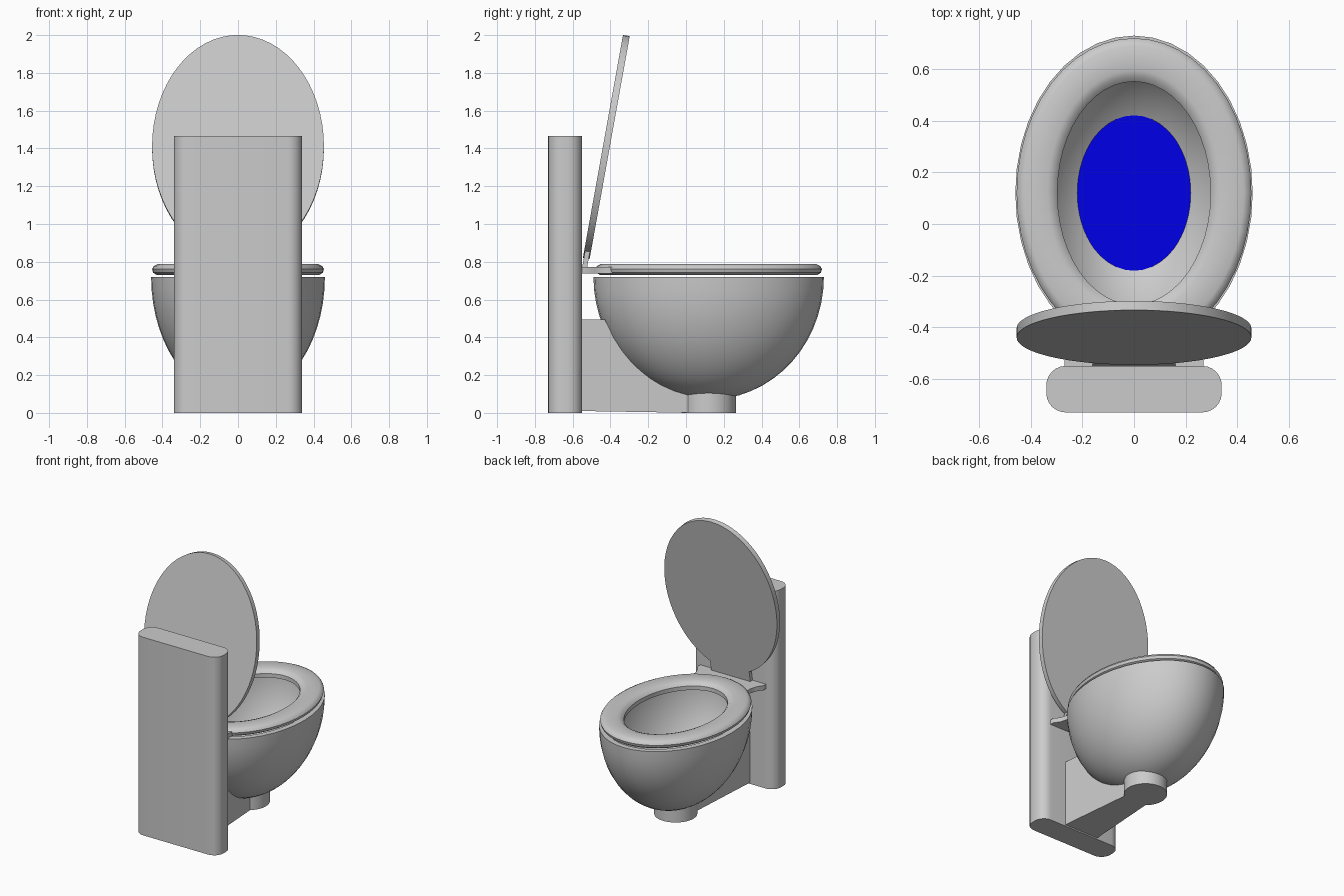
import bpy, bmesh, math
from mathutils import Matrix, Vector

if "Cube" in bpy.data.objects:
    bpy.data.objects.remove(bpy.data.objects["Cube"])

CY = 0.12   # centre of bowl and seat along y


def material(name, rgb):
    m = bpy.data.materials.new(name)
    m.diffuse_color = (*rgb, 1)
    m.use_nodes = True
    m.node_tree.nodes["Principled BSDF"].inputs["Base Color"].default_value = m.diffuse_color
    return m


GREY = material("porcelain grey", (0.6, 0.6, 0.6))
BLUE = material("water blue", (0.0, 0.0, 0.8))


def finish(name, bm, mat, angle=35):
    bmesh.ops.recalc_face_normals(bm, faces=bm.faces)
    me = bpy.data.meshes.new(name)
    bm.to_mesh(me)
    bm.free()
    ob = bpy.data.objects.new(name, me)
    bpy.context.collection.objects.link(ob)
    me.materials.append(mat)
    bpy.ops.object.select_all(action='DESELECT')
    ob.select_set(True)
    bpy.context.view_layer.objects.active = ob
    bpy.ops.object.shade_smooth_by_angle(angle=math.radians(angle))
    return ob


def rings(name, profile, mat, closed=False, cap=(False, False), n=40, cy=CY):
    """Skin stacked ellipses given as (rx, ry, z)."""
    bm = bmesh.new()
    loops = [[bm.verts.new((rx * math.cos(2 * math.pi * i / n),
                            cy + ry * math.sin(2 * math.pi * i / n), z))
              for i in range(n)] for rx, ry, z in profile]
    pairs = list(zip(loops, loops[1:]))
    if closed:
        pairs.append((loops[-1], loops[0]))
    for a, b in pairs:
        for i in range(n):
            j = (i + 1) % n
            bm.faces.new((a[i], a[j], b[j], b[i]))
    for use, loop in zip(cap, (loops[0], loops[-1])):
        if use:
            bm.faces.new(loop)
    return finish(name, bm, mat)


def slab(name, outline, z0, z1, mat):
    """Extrude an xy outline from z0 to z1."""
    bm = bmesh.new()
    face = bm.faces.new([bm.verts.new((x, y, z0)) for x, y in outline])
    ext = bmesh.ops.extrude_face_region(bm, geom=[face])
    bmesh.ops.translate(bm, vec=(0, 0, z1 - z0),
                        verts=[v for v in ext["geom"] if isinstance(v, bmesh.types.BMVert)])
    return finish(name, bm, mat)


def ellipsoid(rx, ry, depth, last):
    """Lower half ellipsoid profile from the rim down."""
    return [(rx * math.cos(a), ry * math.cos(a), 0.72 - depth * math.sin(a))
            for a in (math.radians(last) * i / 14 for i in range(15))]


# bowl: outer shell, flat rim, inner shell
outer = ellipsoid(0.46, 0.61, 0.65, 87)
inner = ellipsoid(0.42, 0.57, 0.61, 87)
rings("bowl", outer[::-1] + inner, GREY, cap=(True, True))

# water surface
rings("water", [(0.22, 0.303, 0.195), (0.22, 0.303, 0.203)], BLUE, cap=(True, True), n=64)

# round foot under the bowl
rings("foot", [(0.145, 0.145, 0), (0.145, 0.145, 0.108)], GREY, cap=(True, True))

# seat ring with rounded edges
rings("seat", [(0.43, 0.575, 0.73), (0.449, 0.594, 0.742), (0.455, 0.60, 0.762),
               (0.445, 0.59, 0.778), (0.425, 0.57, 0.788), (0.335, 0.475, 0.786),
               (0.312, 0.452, 0.778), (0.297, 0.432, 0.76), (0.297, 0.432, 0.73)],
      GREY, closed=True, n=48)

# flared plate joining seat to tank
half = [(0.27, -0.56), (0.268, -0.52), (0.24, -0.48), (0.225, -0.43), (0.23, -0.37)]
slab("hinge_plate", half + [(-x, y) for x, y in reversed(half)], 0.738, 0.772, GREY)

# tank: tall block with rounded vertical corners
R = 0.075
corners = [(0.34 - R, -0.55 - R, 0), (-0.34 + R, -0.55 - R, 90),
           (-0.34 + R, -0.73 + R, 180), (0.34 - R, -0.73 + R, 270)]
tank = [(cx + R * math.cos(math.radians(s + 15 * k)), cy + R * math.sin(math.radians(s + 15 * k)))
        for cx, cy, s in corners for k in range(7)]
slab("tank", tank, 0, 1.465, GREY)

# tapered support wall whose top follows the bowl
bm = bmesh.new()
side = [(0.05, 0.0), (-0.56, 0.01), (-0.56, 0.495)]
for y in (-0.43, -0.38, -0.3, -0.2, -0.1, 0.0, 0.05):
    u = ((y - CY) / 0.61) ** 2 + 0.05
    side.append((y, 0.735 - 0.65 * math.sqrt(1 - u)))
walls = [[bm.verts.new((s * (0.14 - 0.05 * (y + 0.56) / 0.61), y, z)) for y, z in side]
         for s in (-1, 1)]
for w in walls:
    bm.faces.new(w)
for i in range(len(side)):
    j = (i + 1) % len(side)
    bm.faces.new((walls[0][i], walls[0][j], walls[1][j], walls[1][i]))
finish("support_wall", bm, GREY)

# raised lid: elliptical disc tilted forward
tilt = math.radians(10.2)
lid = rings("lid", [(0.455, 0.60, -0.018), (0.455, 0.60, 0.018)], GREY,
            cap=(True, True), n=64, cy=0)
place = Matrix.Translation((0, -0.422, 1.407)) @ Matrix.Rotation(math.pi / 2 - tilt, 4, 'X')
lid.data.transform(place)

# hinge tab between lid and plate
bm = bmesh.new()
bmesh.ops.create_cube(bm, size=1)
bmesh.ops.scale(bm, vec=(0.32, 0.12, 0.026), verts=bm.verts)
bmesh.ops.transform(bm, verts=bm.verts,
                    matrix=place @ Matrix.Translation((0, -0.60, 0)))
finish("lid_hinge", bm, GREY)
